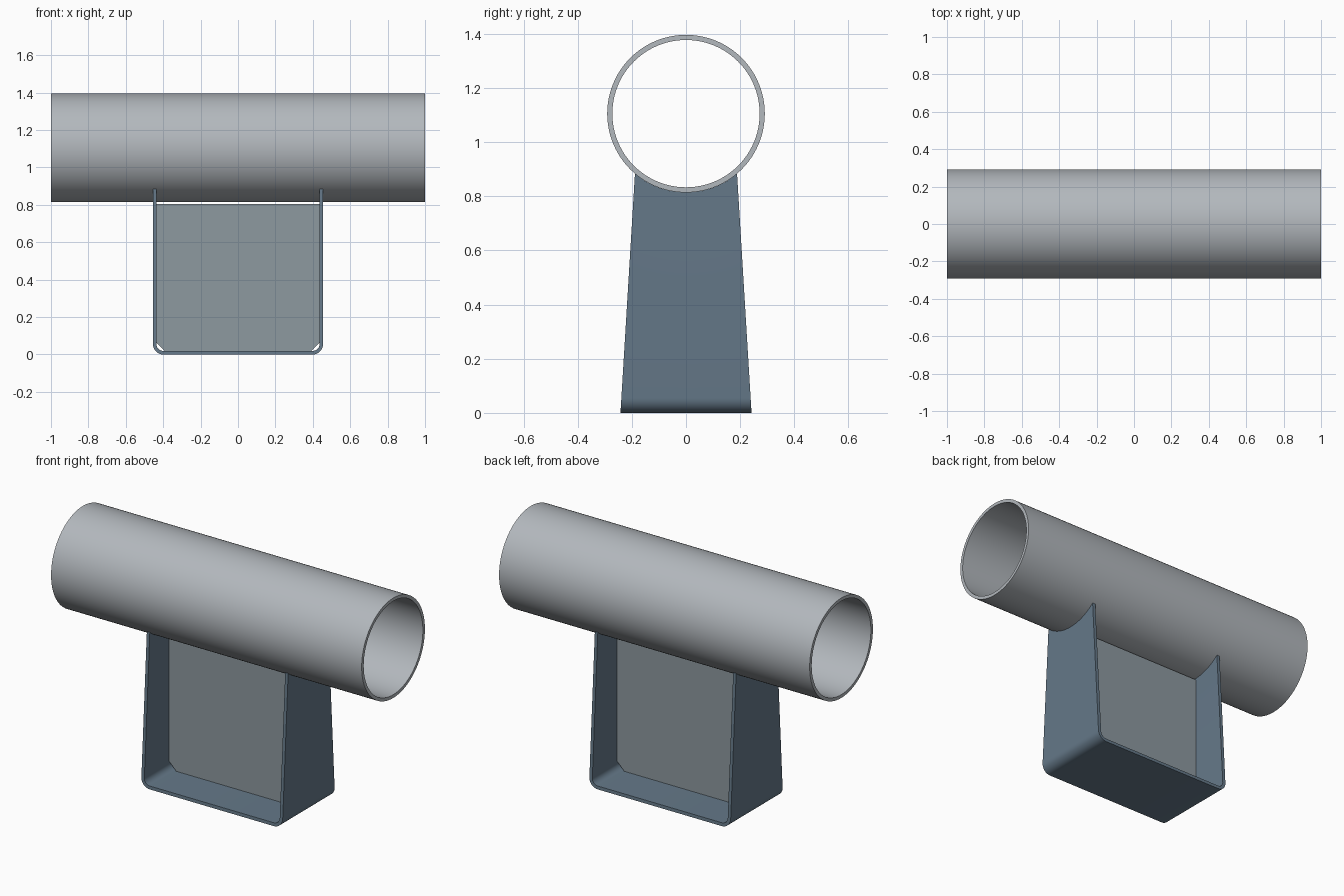
import bpy, bmesh, math

if "Cube" in bpy.data.objects:
    bpy.data.objects.remove(bpy.data.objects["Cube"])

PIPE_Z, PIPE_R, PIPE_IN = 1.105, 0.291, 0.272
HALF_X, WALL, BEND = 0.455, 0.019, 0.055


def material(name, rgb):
    m = bpy.data.materials.new(name)
    m.diffuse_color = (*rgb, 1)
    m.use_nodes = True
    m.node_tree.nodes["Principled BSDF"].inputs["Base Color"].default_value = m.diffuse_color
    return m


def finish(name, bm, mat=None, smooth=True):
    bmesh.ops.recalc_face_normals(bm, faces=bm.faces)
    me = bpy.data.meshes.new(name)
    bm.to_mesh(me)
    bm.free()
    ob = bpy.data.objects.new(name, me)
    bpy.context.collection.objects.link(ob)
    if mat:
        me.materials.append(mat)
    if smooth:
        bpy.ops.object.select_all(action='DESELECT')
        ob.select_set(True)
        bpy.context.view_layer.objects.active = ob
        bpy.ops.object.shade_smooth_by_angle(angle=math.radians(30))
    return ob


def bridge_loops(bm, loops, closed):
    # joins successive rings of vertices with quads
    pairs = list(zip(loops, loops[1:]))
    if closed:
        pairs.append((loops[-1], loops[0]))
    for a, b in pairs:
        n = len(a)
        for i in range(n):
            j = (i + 1) % n
            bm.faces.new((a[i], a[j], b[j], b[i]))


# pipe: rectangular wall section swept round the x axis
bm = bmesh.new()
rings = []
N = 96
for k in range(N):
    a = 2 * math.pi * k / N
    rings.append([bm.verts.new((x, r * math.cos(a), PIPE_Z + r * math.sin(a)))
                  for x, r in ((-1, PIPE_R), (1, PIPE_R), (1, PIPE_IN), (-1, PIPE_IN))])
bridge_loops(bm, rings, True)
finish("pipe", bm, material("pipe_grey", (0.45, 0.48, 0.51)))


# saddle bracket: bent U strip, tapering upwards, top edges coped to the pipe
def half_width(z):
    return 0.242 - 0.0605 * z


def saddle_height(t):
    z = 0.85
    for _ in range(12):
        y = t * half_width(z)
        z = PIPE_Z - math.sqrt(PIPE_R ** 2 - y * y)
    return z


def u_profile(top, inset):
    r = BEND - inset
    right = [(HALF_X - inset, top)]
    for i in range(9):
        a = math.pi / 2 * i / 8
        right.append((HALF_X - BEND + r * math.cos(a), BEND - r * math.sin(a)))
    return right + [(-x, z) for x, z in reversed(right)]


bm = bmesh.new()
columns = []
STEPS = 32
for k in range(STEPS + 1):
    t = -1 + 2 * k / STEPS
    top = saddle_height(t)
    outline = u_profile(top, 0) + u_profile(top, WALL)[::-1]
    columns.append([bm.verts.new((x, t * half_width(z), z)) for x, z in outline])
bridge_loops(bm, columns, False)
for col in (columns[0], columns[-1]):
    n = len(col)
    for i in range(n // 2 - 1):
        bm.faces.new((col[i], col[i + 1], col[n - 2 - i], col[n - 1 - i]))
finish("saddle_bracket", bm, material("steel_blue", (0.13, 0.19, 0.25)))

# centre web: flat plate with clipped lower corners
bm = bmesh.new()
x, low, high, clip, half_t = HALF_X - WALL, WALL, 0.805, 0.045, 0.01
outline = [(x, high), (x, low + clip), (x - clip, low),
           (clip - x, low), (-x, low + clip), (-x, high)]
sides = [[bm.verts.new((px, y, pz)) for px, pz in outline] for y in (-half_t, half_t)]
bridge_loops(bm, sides, False)
for s in sides:
    bm.faces.new(s)
finish("centre_web", bm, material("web_grey", (0.27, 0.32, 0.35)), smooth=False)
